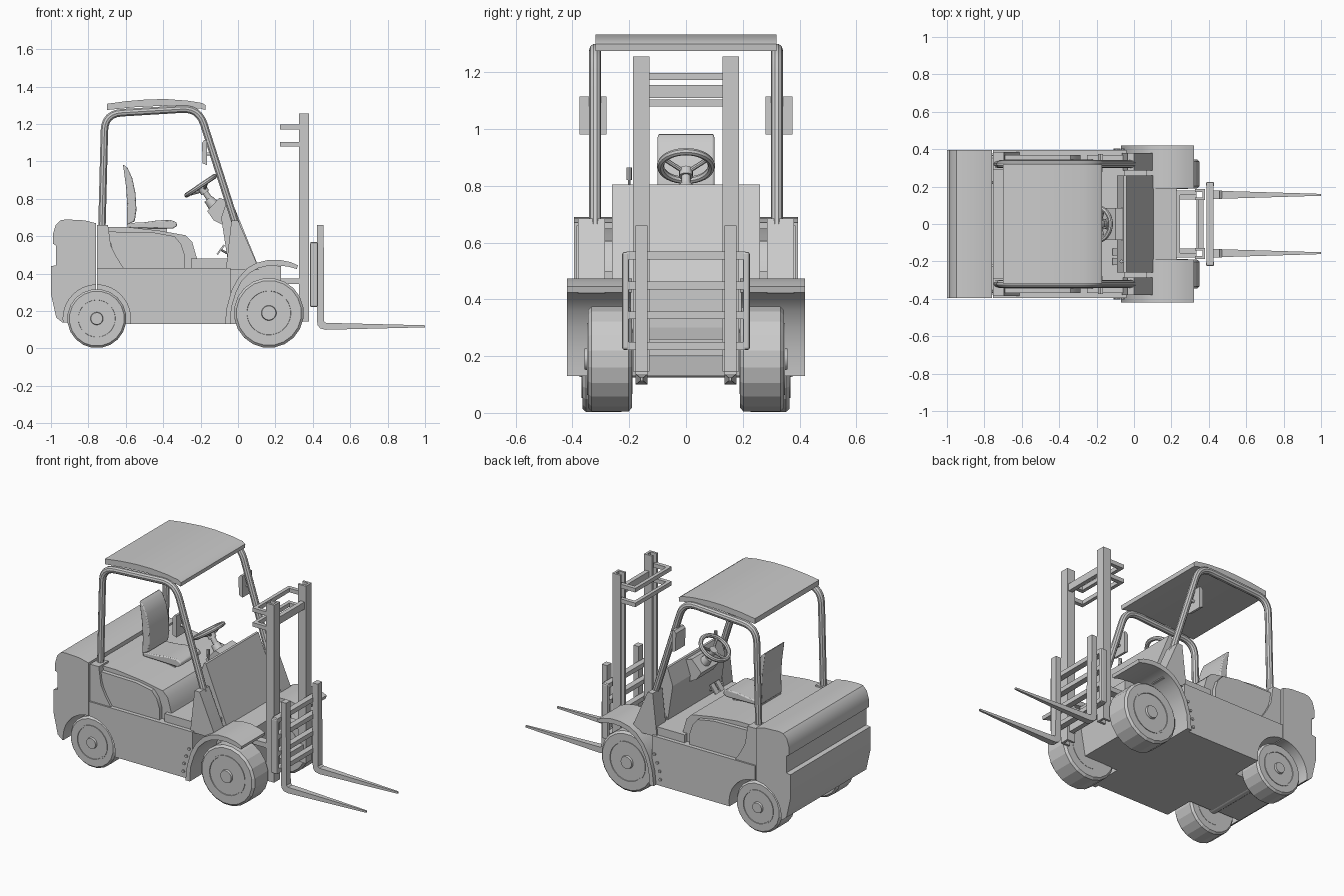
import bpy, bmesh, math
from mathutils import Vector, Matrix

if "Cube" in bpy.data.objects:
    bpy.data.objects.remove(bpy.data.objects["Cube"])

smooth = []


def finish(name, bm, soft=True):
    bmesh.ops.recalc_face_normals(bm, faces=bm.faces[:])
    me = bpy.data.meshes.new(name)
    bm.to_mesh(me)
    bm.free()
    ob = bpy.data.objects.new(name, me)
    bpy.context.collection.objects.link(ob)
    if soft:
        smooth.append(ob)
    return ob


def prism(name, pts, y0, y1, mirror=False, soft=True, bevel=0):
    """Extrude an x-z profile from y0 to y1, optionally on both sides."""
    bm = bmesh.new()
    for s in ((1, -1) if mirror else (1,)):
        a = [bm.verts.new((x, y0 * s, z)) for x, z in pts]
        b = [bm.verts.new((x, y1 * s, z)) for x, z in pts]
        bm.faces.new(a)
        bm.faces.new(b[::-1])
        for i in range(len(pts)):
            j = (i + 1) % len(pts)
            bm.faces.new((a[i], b[i], b[j], a[j]))
    ob = finish(name, bm, soft)
    if bevel:
        m = ob.modifiers.new("bevel", 'BEVEL')
        m.width, m.segments = bevel, 2
    return ob


def box(name, x0, x1, y0, y1, z0, z1, mirror=False, bevel=0):
    return prism(name, [(x0, z0), (x1, z0), (x1, z1), (x0, z1)], y0, y1, mirror, False, bevel)


def rod(bm, p, q, r0, r1=None, n=16):
    p, q = Vector(p), Vector(q)
    m = Matrix.Translation((p + q) / 2) @ (q - p).to_track_quat('Z', 'Y').to_matrix().to_4x4()
    bmesh.ops.create_cone(bm, cap_ends=True, segments=n, radius1=r0,
                          radius2=r0 if r1 is None else r1, depth=(q - p).length, matrix=m)


def lathe(bm, prof, cx, cz, side, n):
    """Revolve (radius, y) points around a y-axis line."""
    rings = []
    for r, y in prof:
        rings.append([bm.verts.new((cx + r * math.cos(t), y * side, cz + r * math.sin(t)))
                      for t in (2 * math.pi * (i + .5) / n for i in range(n))])
    for a, b in zip(rings, rings[1:]):
        for i in range(n):
            j = (i + 1) % n
            bm.faces.new((a[i], a[j], b[j], b[i]))
    bm.faces.new(rings[0])
    bm.faces.new(rings[-1])


def fillet(pts, r):
    out = [Vector(pts[0])]
    for a, b, c in zip(pts, pts[1:], pts[2:]):
        a, b, c = Vector(a), Vector(b), Vector(c)
        p, q = b + (a - b).normalized() * r, b + (c - b).normalized() * r
        out += [p * (1 - t) ** 2 + b * 2 * t * (1 - t) + q * t * t for t in (i / 6 for i in range(7))]
    return out + [Vector(pts[-1])]


def bake(ob):
    dg = bpy.context.evaluated_depsgraph_get()
    me = bpy.data.meshes.new_from_object(ob.evaluated_get(dg))
    ob.modifiers.clear()
    ob.data = me


# counterweight and chassis sill, with rear wheel arches cut out
weight = prism("counterweight", [(-.76, .14), (-.94, .14), (-.972, .165), (-1, .29), (-1, .44), (-.972, .445),
               (-.972, .55), (-.99, .56), (-.99, .61), (-.975, .66), (-.95, .685), (-.92, .69),
               (-.82, .685), (-.76, .67)], -.395, .395)
sill = prism("chassis_sill", [(-.755, .13), (-.04, .13), (-.04, .43), (-.755, .43)], -.395, .395, soft=False)
for side in (1, -1):
    bm = bmesh.new()
    rod(bm, (-.755, side * .2, .16), (-.755, side * .5, .16), .18, n=40)
    cut = finish("arch_cutter", bm, False)
    cut.hide_render = True
    for ob in (weight, sill):
        m = ob.modifiers.new("arch", 'BOOLEAN')
        m.object, m.solver = cut, 'EXACT'
        bpy.context.view_layer.update()
        bake(ob)
    bpy.data.objects.remove(cut)

# engine hood, side panels, floor
prism("engine_hood", [(-.755, .42), (-.2, .42), (-.225, .5), (-.245, .57), (-.28, .605), (-.42, .63),
                      (-.6, .65), (-.755, .65)], -.345, .345)
prism("hood_side_panel", [(-.64, .43), (-.285, .43), (-.285, .5), (-.305, .56), (-.34, .6), (-.45, .62), (-.7, .625)],
      .34, .37, True)
box("floor_plate", -.25, 0, -.37, .37, .42, .48)
prism("rear_post_base", [(-.755, .42), (-.605, .42), (-.65, .49), (-.68, .55), (-.695, .66), (-.755, .66)],
      .29, .385, True)
prism("front_post_base", [(-.065, .42), (-.035, .685), (0, .685), (.1, .455), (.11, .42)], .285, .38, True)

# front chassis and cowl
prism("front_chassis", [(-.06, .13), (.2, .13), (.23, .3), (.23, .44), (.1, .455), (-.06, .46)], -.195, .195, soft=False)
prism("front_cowl", [(-.05, .44), (-.09, .7), (-.055, .805), (-.04, .805), (.105, .45)], -.26, .26, soft=False)
box("cowl_side_filler", -.05, .07, .255, .3, .44, .5, True)
prism("steering_console", [(-.165, .735), (-.13, .685), (-.08, .66), (-.05, .79), (-.1, .805)], -.085, .085, soft=False)

# front fenders: arched shell following the wheel
outer = [(-.07, .13), (-.06, .22), (-.035, .31), (0, .375), (.05, .43), (.1, .458), (.16, .473), (.22, .474),
         (.28, .462), (.32, .445)]
inner = [(.315, .425), (.27, .437), (.21, .445), (.16, .442), (.11, .43), (.065, .405), (.02, .36), (-.01, .3),
         (-.035, .22), (-.04, .13)]
prism("front_fender", outer + inner, .19, .42, True)
bm = bmesh.new()
for s in (1, -1):
    for x, z in ((-.1, .17), (-.095, .22), (-.08, .27), (-.06, .32)):
        rod(bm, (x, s * .39, z), (x, s * .403, z), .009, n=8)
finish("fender_bolts", bm)

# wheels: faceted tyres with lugs, smooth rims
for label, cx, cz, R, y0, y1 in (("front", .165, .19, .187, .19, .345), ("rear", -.755, .16, .158, .215, .365)):
    bt, br = bmesh.new(), bmesh.new()
    for s in (1, -1):
        lathe(bt, [(R * .65, y0), (R * .93, y0), (R, y0 + .012), (R, y1 - .012), (R * .93, y1),
                   (R * .65, y1)], cx, cz, s, 20)
        lathe(br, [(R * .66, y0 - .002), (R * .68, y1 + .004), (R * .63, y1 + .004), (R * .6, y1 - .015),
                   (R * .44, y1 - .015), (R * .41, y1 - .003), (R * .22, y1 - .003), (R * .2, y1 + .012),
                   (R * .05, y1 + .012)], cx, cz, s, 32)
    rod(br, (cx, -y0, cz), (cx, y0, cz), .035)
    finish(label + "_tyres", bt, False)
    finish(label + "_rims_and_axle", br)

# overhead guard tubes and roof
for label, y in (("left", .32), ("right", -.32)):
    cu = bpy.data.curves.new("guard", 'CURVE')
    cu.dimensions, cu.bevel_depth, cu.bevel_resolution, cu.use_fill_caps = '3D', .021, 3, True
    path = fillet([(-.728, y, .63), (-.712, y, 1.255), (-.21, y, 1.285), (-.01, y, .66)], .09)
    sp = cu.splines.new('POLY')
    sp.points.add(len(path) - 1)
    for p, v in zip(sp.points, path):
        p.co = (*v, 1)
    tmp = bpy.data.objects.new("tmp", cu)
    bpy.context.collection.objects.link(tmp)
    bpy.context.view_layer.update()
    me = bpy.data.meshes.new_from_object(tmp.evaluated_get(bpy.context.evaluated_depsgraph_get()))
    bpy.data.objects.remove(tmp)
    ob = bpy.data.objects.new(label + "_guard_tube", me)
    bpy.context.collection.objects.link(ob)
    smooth.append(ob)
prism("roof", [(-.7, 1.275), (-.7, 1.308), (-.6, 1.322), (-.48, 1.332), (-.38, 1.333), (-.27, 1.325), (-.19, 1.312),
               (-.172, 1.3), (-.175, 1.275), (-.2, 1.282), (-.4, 1.298), (-.55, 1.29)], -.318, .318)

# mirrors on short arms
prism("mirrors", [(-.165, .98), (-.19, .99), (-.192, 1.1), (-.18, 1.115), (-.165, 1.115)], .28, .375, True, False)
bm = bmesh.new()
for s in (1, -1):
    rod(bm, (-.17, s * .325, 1.04), (-.125, s * .322, 1.04), .009)
finish("mirror_arms", bm)

# seat
prism("seat_back", [(-.615, .985), (-.59, .965), (-.565, .91), (-.548, .83), (-.543, .74), (-.552, .68),
                    (-.595, .66), (-.592, .76), (-.598, .86)], -.1, .1, bevel=.006)
prism("seat_cushion", [(-.59, .645), (-.59, .67), (-.5, .675), (-.43, .685), (-.36, .687), (-.33, .675), (-.325, .655),
                       (-.35, .64)], -.1, .1, bevel=.006)
box("seat_base", -.57, -.38, -.08, .08, .61, .655)

# steering wheel: rim, spokes, column
bm = bmesh.new()
C = Vector((-.2, 0, .87))
rot = Matrix.Rotation(math.radians(-34), 4, 'Y')
N, M = 32, 8
grid = [[bm.verts.new(C + rot @ Vector(((.09 + .013 * math.cos(v)) * math.cos(u),
         (.09 + .013 * math.cos(v)) * math.sin(u), .013 * math.sin(v))))
         for v in (2 * math.pi * j / M for j in range(M))] for u in (2 * math.pi * i / N for i in range(N))]
for i in range(N):
    for j in range(M):
        k, l = (i + 1) % N, (j + 1) % M
        bm.faces.new((grid[i][j], grid[k][j], grid[k][l], grid[i][l]))
low = C + rot @ Vector((0, 0, -.03))
for a in (90, 210, 330):
    a = math.radians(a + 90)
    rod(bm, low, C + rot @ Vector((.09 * math.cos(a), .09 * math.sin(a), 0)), .008, n=8)
rod(bm, low + rot @ Vector((0, 0, -.015)), low + rot @ Vector((0, 0, .015)), .024)
finish("steering_wheel", bm)
bm = bmesh.new()
rod(bm, low, (-.115, 0, .745), .016)
rod(bm, (-.16, 0, .8), (-.1, 0, .73), .025, .04)
finish("steering_column", bm)

# pedals and lever
for i, y in enumerate((-.15, -.2)):
    prism("pedal_%d" % i, [(-.115, .505), (-.108, .5), (-.07, .55), (-.077, .557)], y - .018, y + .018, soft=False)
bm = bmesh.new()
for y in (-.15, -.2):
    rod(bm, (-.09, y, .527), (-.06, y, .51), .006, n=8)
rod(bm, (-.06, -.2, .76), (-.065, -.2, .83), .005, n=8)
rod(bm, (-.065, -.2, .82), (-.067, -.2, .865), .01, n=8)
finish("lever_and_pedal_arms", bm)

# mast channels, open to the rear
bm = bmesh.new()
for s in (1, -1):
    sec = [(.325, .128), (.38, .128), (.38, .186), (.325, .186), (.325, .172), (.366, .172), (.366, .142), (.325, .142)]
    f = bm.faces.new([bm.verts.new((x, y * s, .145)) for x, y in sec])
    ex = bmesh.ops.extrude_face_region(bm, geom=[f], use_keep_orig=True)["geom"]
    bmesh.ops.translate(bm, vec=(0, 0, 1.11), verts=[v for v in ex if isinstance(v, bmesh.types.BMVert)])
finish("mast_channels", bm, False)
box("mast_cross_bar", .345, .372, -.14, .14, 1.11, 1.155)
for i, z in enumerate((1.08, 1.172)):
    box("mast_loop_back_%d" % i, .225, .247, -.18, .18, z, z + .025)
    box("mast_loop_sides_%d" % i, .225, .335, .155, .18, z, z + .025, True)
box("mast_lower_bracket", .2, .335, .13, .18, .345, .375, True)
box("mast_foot_bar", .335, .365, -.14, .14, .2, .26)

# carriage frame
box("carriage_sides", .385, .428, .2, .225, .222, .567, True, .008)
for i, z in enumerate((.222, .33, .435, .54)):
    box("carriage_bar_%d" % i, .388, .425, -.21, .21, z, z + .028)

# forks: upright with rounded heel, blade tapering in plan and height
prism("fork_uprights", [(.422, .16), (.425, .125), (.44, .107), (.47, .1), (.47, .137), (.46, .145), (.458, .66), (.422, .66)],
      .135, .178, True)
bm = bmesh.new()
for s in (1, -1):
    ends = [[bm.verts.new((x, s * .156 + dy * w, z)) for dy, z in ((-1, a), (1, a), (1, b), (-1, b))]
            for x, w, a, b in ((.468, .021, .1, .137), (1, .005, .113, .124))]
    bm.faces.new(ends[0])
    bm.faces.new(ends[1])
    for i in range(4):
        j = (i + 1) % 4
        bm.faces.new((ends[0][i], ends[0][j], ends[1][j], ends[1][i]))
finish("fork_blades", bm, False)

# smooth shading with sharp edges kept
bpy.ops.object.select_all(action='DESELECT')
for ob in smooth:
    if ob.name in bpy.context.view_layer.objects:
        ob.select_set(True)
        bpy.context.view_layer.objects.active = ob
bpy.ops.object.shade_smooth_by_angle(angle=math.radians(30))
